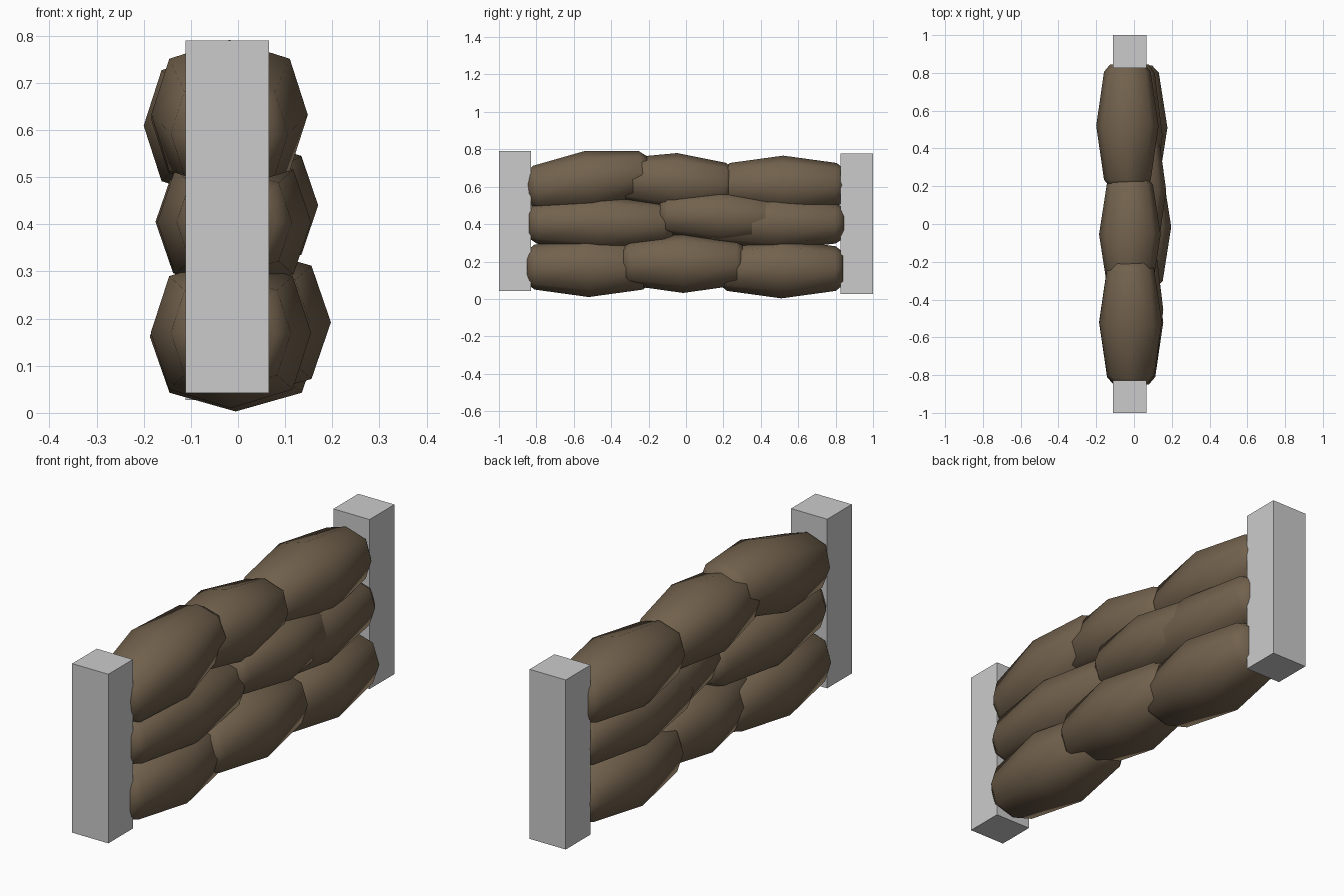
import bpy, bmesh, math
from mathutils import Matrix

if "Cube" in bpy.data.objects:
    bpy.data.objects.remove(bpy.data.objects["Cube"])

sack = bpy.data.materials.new("sackcloth")
sack.diffuse_color = (0.17, 0.122, 0.075, 1)
sack.use_nodes = True
sack.node_tree.nodes["Principled BSDF"].inputs["Base Color"].default_value = sack.diffuse_color

# Squarish octagon section; lengthwise stations as (position, scale)
SECTION = [(1, 0), (0.77, 0.75), (0, 1), (-0.77, 0.75),
           (-1, 0), (-0.77, -0.75), (0, -1), (0.77, -0.75)]
STATIONS = [(-1, 0.55), (-0.88, 0.75), (0, 1), (0.88, 0.75), (1, 0.55)]


def finish(bm, name, mat=None):
    bmesh.ops.recalc_face_normals(bm, faces=bm.faces)
    mesh = bpy.data.meshes.new(name)
    bm.to_mesh(mesh)
    bm.free()
    obj = bpy.data.objects.new(name, mesh)
    bpy.context.collection.objects.link(obj)
    if mat:
        mesh.materials.append(mat)
    return obj


def sandbag(name, centre, half, tilt=0):
    bm = bmesh.new()
    rings = [[bm.verts.new((x * s * half[0], t * half[1], z * s * half[2]))
              for x, z in SECTION] for t, s in STATIONS]
    for a, b in zip(rings, rings[1:]):
        for i in range(8):
            j = (i + 1) % 8
            bm.faces.new((a[i], a[j], b[j], b[i]))
    bm.faces.new(rings[0])
    bm.faces.new(rings[-1])
    for f in bm.faces:
        f.smooth = True
    bm.transform(Matrix.Translation(centre) @ Matrix.Rotation(math.radians(tilt), 4, 'X'))
    finish(bm, name, sack)


def post(name, y0, y1, z0, z1):
    bm = bmesh.new()
    bmesh.ops.create_cube(bm, size=1)
    bm.transform(Matrix.Translation((-0.023, (y0 + y1) / 2, (z0 + z1) / 2))
                 @ Matrix.Diagonal((0.177, y1 - y0, z1 - z0, 1)))
    finish(bm, name)


# Bottom row
sandbag("bottom_bag_front", (-0.015, -0.52, 0.17), (0.17, 0.33, 0.16))
sandbag("bottom_bag_middle", (0.018, -0.015, 0.192), (0.179, 0.325, 0.16))
sandbag("bottom_bag_back", (-0.005, 0.51, 0.162), (0.182, 0.33, 0.159))

# Middle row
sandbag("middle_bag_front", (-0.008, -0.455, 0.405), (0.163, 0.385, 0.148))
sandbag("middle_bag_middle", (0.015, 0.18, 0.44), (0.155, 0.32, 0.14), -2)
sandbag("middle_bag_back", (-0.012, 0.47, 0.405), (0.163, 0.375, 0.145))

# Top row
sandbag("top_bag_front", (-0.018, -0.52, 0.632), (0.166, 0.325, 0.16), 8)
sandbag("top_bag_middle", (-0.022, -0.055, 0.625), (0.163, 0.3, 0.155), -3)
sandbag("top_bag_back", (-0.035, 0.52, 0.609), (0.165, 0.325, 0.157))

# End posts
post("front_post", -1.0, -0.828, 0.042, 0.79)
post("back_post", 0.826, 1.0, 0.027, 0.777)
